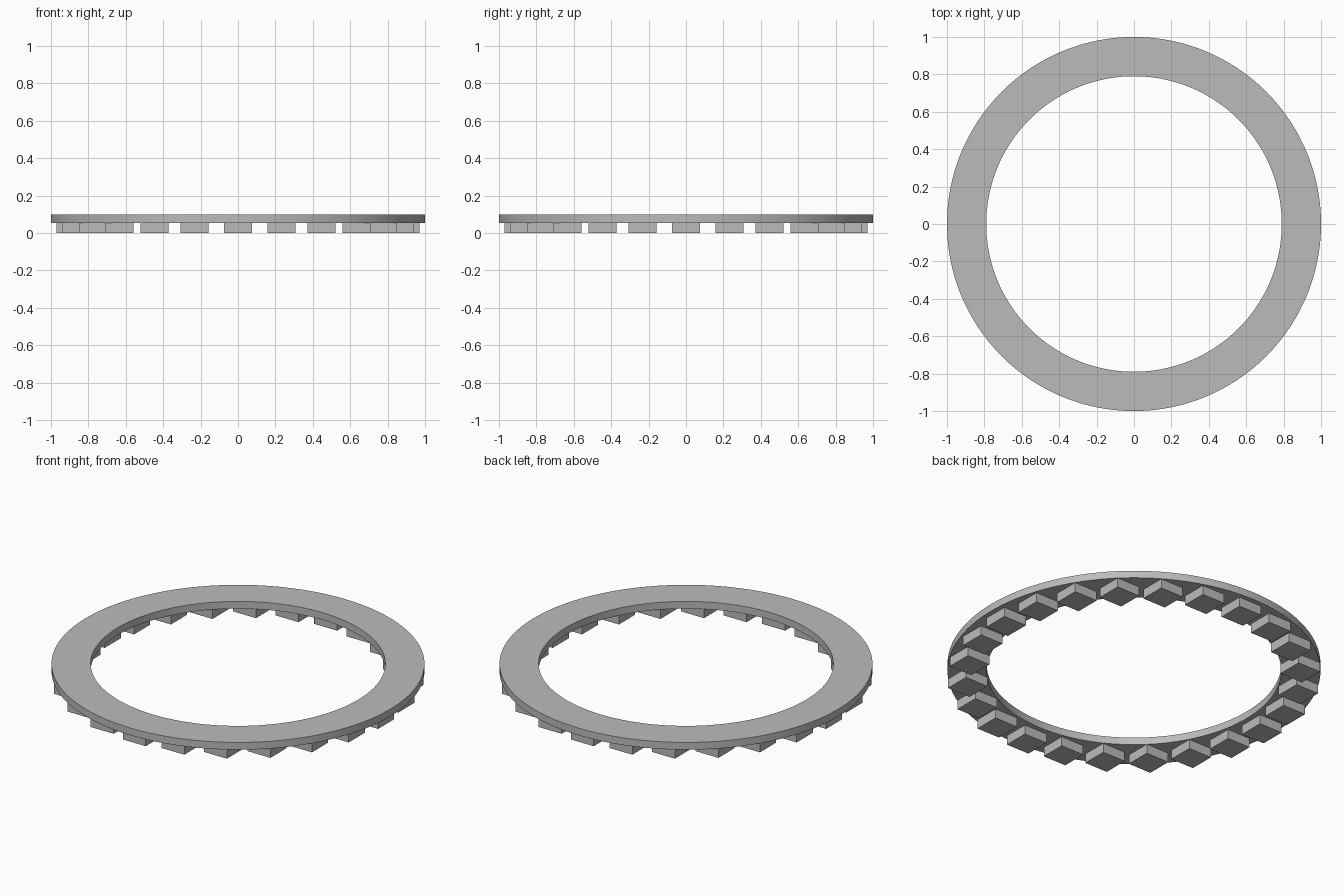
import bpy
import bmesh
from math import cos, sin, tau, radians

SEGMENTS = 192
BLOCKS = 24
OUTER, INNER = 1.0, 0.79
RING_BOTTOM, RING_TOP = 0.055, 0.098
BLOCK_SIZE, BLOCK_RADIUS = 0.15, 0.895

cube = bpy.data.objects.get("Cube")
if cube:
    bpy.data.objects.remove(cube, do_unlink=True)

# One plain grey for everything
grey = bpy.data.materials.new("grey")
grey.use_nodes = True
colour = (0.5, 0.5, 0.5, 1)
grey.diffuse_color = colour
grey.node_tree.nodes["Principled BSDF"].inputs["Base Color"].default_value = colour


def add_object(name, bm):
    bmesh.ops.recalc_face_normals(bm, faces=bm.faces)
    mesh = bpy.data.meshes.new(name)
    bm.to_mesh(mesh)
    bm.free()
    mesh.materials.append(grey)
    obj = bpy.data.objects.new(name, mesh)
    bpy.context.collection.objects.link(obj)
    return obj


# Flat ring: rectangular section swept round the axis
bm = bmesh.new()
section = [(INNER, RING_BOTTOM), (OUTER, RING_BOTTOM), (OUTER, RING_TOP), (INNER, RING_TOP)]
loops = []
for i in range(SEGMENTS):
    a = tau * i / SEGMENTS
    loops.append([bm.verts.new((r * cos(a), r * sin(a), z)) for r, z in section])
for i, here in enumerate(loops):
    there = loops[(i + 1) % SEGMENTS]
    for j in range(len(section)):
        k = (j + 1) % len(section)
        bm.faces.new((here[j], there[j], there[k], here[k]))
ring = add_object("ring", bm)
bpy.ops.object.select_all(action="DESELECT")
ring.select_set(True)
bpy.context.view_layer.objects.active = ring
bpy.ops.object.shade_smooth_by_angle(angle=radians(30))

# Square blocks under the ring, all facing the same way
for i in range(BLOCKS):
    a = tau * i / BLOCKS
    bm = bmesh.new()
    bmesh.ops.create_cube(bm, size=1)
    bmesh.ops.scale(bm, vec=(BLOCK_SIZE, BLOCK_SIZE, RING_BOTTOM), verts=bm.verts)
    bmesh.ops.translate(
        bm,
        vec=(BLOCK_RADIUS * cos(a), BLOCK_RADIUS * sin(a), RING_BOTTOM / 2),
        verts=bm.verts,
    )
    add_object(f"block_{i + 1}", bm)
